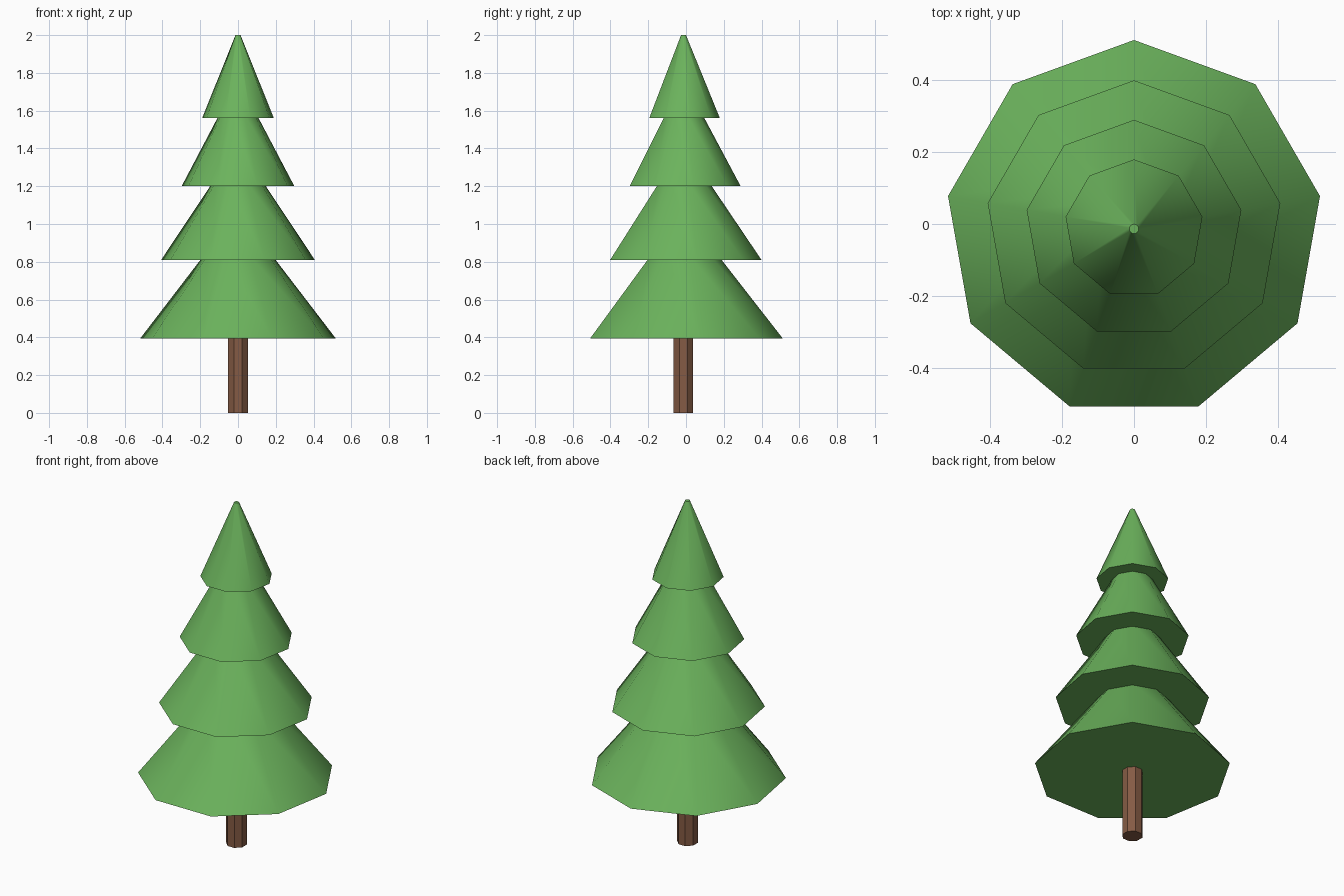
import bpy
import math

if "Cube" in bpy.data.objects:
    bpy.data.objects.remove(bpy.data.objects["Cube"])

CY = -0.0135  # axis of the tree


def material(name, colour):
    m = bpy.data.materials.new(name)
    m.diffuse_color = (*colour, 1)
    m.use_nodes = True
    m.node_tree.nodes["Principled BSDF"].inputs["Base Color"].default_value = m.diffuse_color
    return m


green = material("leaf green", (0.147, 0.448, 0.107))
brown = material("bark brown", (0.235, 0.105, 0.058))


def frustum(name, sides, r1, r2, z1, z2, turn, mat):
    """Closed cone section with its first corner at the given turn."""
    bpy.ops.mesh.primitive_cone_add(
        vertices=sides, radius1=r1, radius2=r2, depth=z2 - z1,
        location=(0, CY, (z1 + z2) / 2), rotation=(0, 0, turn))
    ob = bpy.context.object
    ob.name = name
    ob.data.materials.append(mat)
    return ob


# Eight-sided trunk, running slightly into the lowest branches
frustum("trunk", 8, 0.056, 0.056, 0, 0.42, math.pi / 8, brown)

# Four nine-sided branch tiers: bottom radius, top radius, bottom z, top z
tiers = [
    (0.525, 0.202, 0.395, 0.81),
    (0.413, 0.150, 0.81, 1.20),
    (0.303, 0.111, 1.20, 1.56),
    (0.193, 0.0135, 1.56, 2.00),
]
for i, (r1, r2, z1, z2) in enumerate(tiers):
    if i < 3:  # continue the slope a little inside the tier above
        r2 += (r2 - r1) / (z2 - z1) * 0.02
        z2 += 0.02
    # the cone primitive starts with a corner on +y
    frustum(f"branch_tier_{i + 1}", 9, r1, r2, z1, z2, 0, green)
    bpy.ops.object.shade_smooth_by_angle(angle=math.radians(42))
